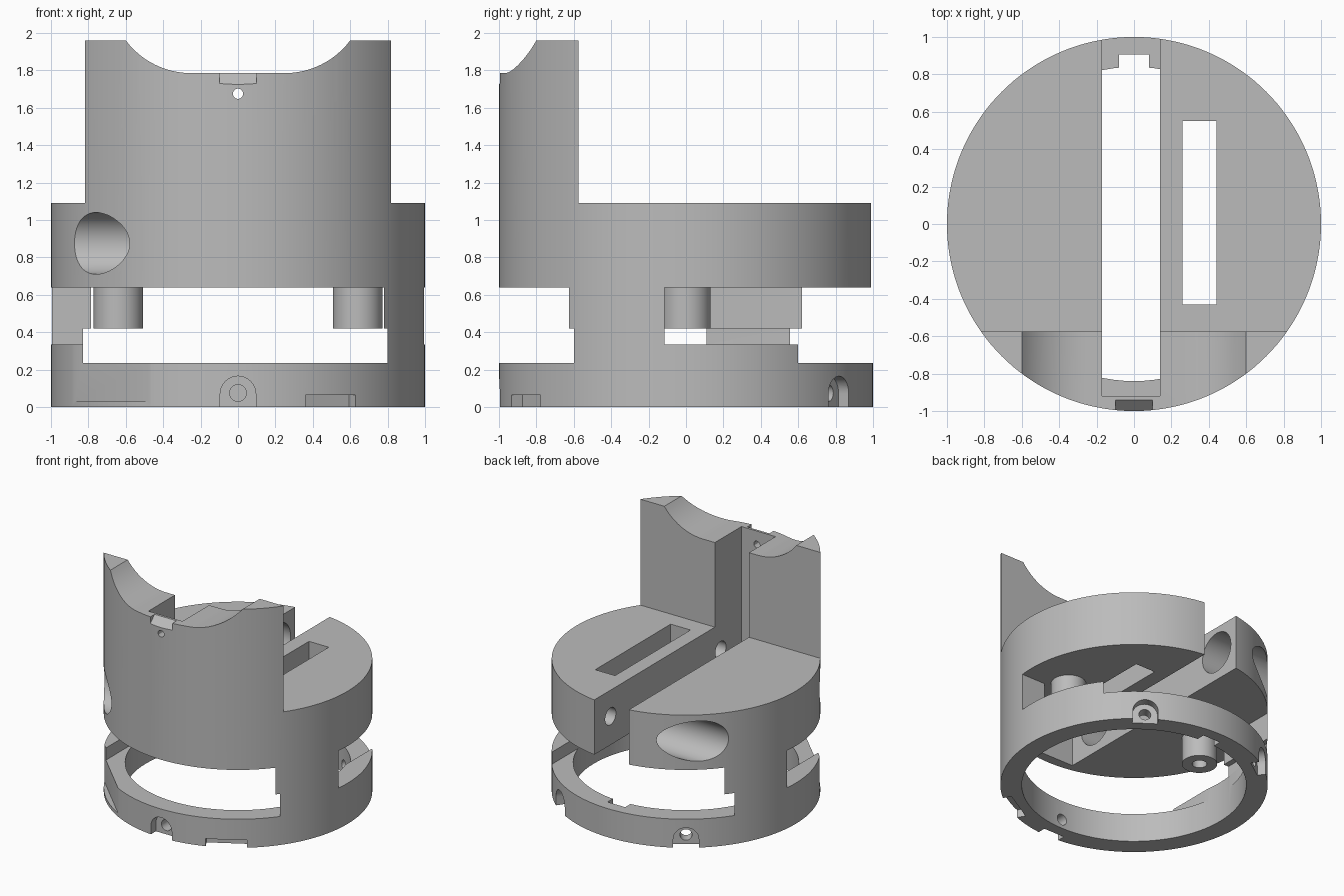
import bpy, math
from mathutils import Matrix, Vector

if "Cube" in bpy.data.objects:
    bpy.data.objects.remove(bpy.data.objects["Cube"])

grey = bpy.data.materials.new("plain grey")
grey.use_nodes = True
grey.diffuse_color = (0.5, 0.5, 0.5, 1)
grey.node_tree.nodes["Principled BSDF"].inputs["Base Color"].default_value = (0.5, 0.5, 0.5, 1)


def cylinder(name, radius, start, end, sides=32):
    """Cylinder running between two points."""
    a, b = Vector(start), Vector(end)
    bpy.ops.mesh.primitive_cylinder_add(vertices=sides, radius=radius, depth=(b - a).length)
    ob = bpy.context.object
    ob.name = name
    turn = (b - a).to_track_quat('Z', 'Y').to_matrix().to_4x4()
    ob.data.transform(Matrix.Translation((a + b) / 2) @ turn)
    return ob


def box(x, y, z):
    """Box given by its x, y and z ranges."""
    bpy.ops.mesh.primitive_cube_add(size=1)
    ob = bpy.context.object
    size = [r[1] - r[0] for r in (x, y, z)]
    mid = [sum(r) / 2 for r in (x, y, z)]
    ob.data.transform(Matrix.Translation(mid) @ Matrix.Diagonal((*size, 1)))
    return ob


def prism(points, place, low, high):
    """Extrude a 2D outline; place(u, v, w) gives the 3D position."""
    n = len(points)
    verts = [place(u, v, w) for w in (low, high) for u, v in points]
    faces = [range(n), range(2 * n - 1, n - 1, -1)]
    faces += [(i, i + n, (i + 1) % n + n, (i + 1) % n) for i in range(n)]
    mesh = bpy.data.meshes.new("cutter")
    mesh.from_pydata(verts, [], [tuple(f) for f in faces])
    ob = bpy.data.objects.new("cutter", mesh)
    bpy.context.collection.objects.link(ob)
    bpy.context.view_layer.objects.active = ob
    bpy.ops.object.mode_set(mode='EDIT')
    bpy.ops.mesh.select_all(action='SELECT')
    bpy.ops.mesh.normals_make_consistent(inside=False)
    bpy.ops.object.mode_set(mode='OBJECT')
    return ob


def cut(target, cutter, degrees=0):
    """Subtract a cutter, turned about the vertical axis, and discard it."""
    cutter.data.transform(Matrix.Rotation(math.radians(degrees), 4, 'Z'))
    mod = target.modifiers.new("cut", 'BOOLEAN')
    mod.operation, mod.solver, mod.object = 'DIFFERENCE', 'EXACT', cutter
    bpy.context.view_layer.objects.active = target
    bpy.ops.object.modifier_apply(modifier=mod.name)
    bpy.data.objects.remove(cutter)


def finish(ob):
    ob.data.materials.clear()
    ob.data.materials.append(grey)
    bpy.ops.object.select_all(action='DESELECT')
    ob.select_set(True)
    bpy.context.view_layer.objects.active = ob
    bpy.ops.object.shade_smooth_by_angle(angle=math.radians(30))


# Round body, with the tall front wall left standing
body = cylinder("housing", 1, (0, 0, 0), (0, 0, 1.96), 144)
cut(body, box((-2, 2), (-0.575, 2), (1.09, 3)))

# Saddle-shaped top of the wall
r = 0.4375
arc = [(0.25 + r * math.sin(t), 1.785 + r - r * math.cos(t))
       for t in [math.radians(53.13) * i / 12 for i in range(13)]]
outline = arc + [(0.6, 2.3), (-0.6, 2.3)] + [(-x, z) for x, z in reversed(arc)]
cut(body, prism(outline, lambda u, v, w: (u, w, v), -1.2, -0.4))

# Bore of the base ring, and the window between ring and disc
cut(body, cylinder("bore", 0.84, (0, 0, -0.2), (0, 0, 0.335), 96))
cut(body, box((-0.83, 0.8), (-2, 2), (0.235, 0.42)))
cut(body, box((-0.785, 0.78), (-2, 2), (0.4, 0.64)))
# Side openings leave one pillar on each side
cut(body, box((0.5, 2), (-0.115, 2), (0.335, 0.64)))
cut(body, box((-2, -0.5), (-2, 0.11), (0.335, 0.64)))

# Long slot open at the back, and the narrow slit beside it
cut(body, box((-0.17, 0.14), (-0.92, 2), (0.5, 3)))
cut(body, box((0.26, 0.44), (-0.43, 0.55), (0.5, 1.5)))

# Cross tunnels on one side of the slot and screw holes on the other
for y_tunnel, y_screw in ((-0.65, -0.65), (0.76, 0.78)):
    cut(body, cylinder("tunnel", 0.165, (-1.5, y_tunnel, 0.875), (0, y_tunnel, 0.875), 48))
    cut(body, cylinder("screw", 0.07, (0, y_screw, 0.875), (0.5, y_screw, 0.875), 24))

# Sloped notch and pin hole at the top of the front wall
cut(body, prism([(-0.935, 1.79), (-1.0, 1.725), (-1.2, 1.725), (-1.2, 1.9), (-0.935, 1.9)],
                lambda u, v, w: (w, u, v), -0.1, 0.1))
cut(body, cylinder("pin", 0.028, (0, -1.2, 1.675), (0, -0.8, 1.675), 12))

# Arched recesses with screw holes around the ring
arch = [(-0.095, -0.1), (0.095, -0.1)]
arch += [(0.095 * math.cos(a), 0.07 + 0.095 * math.sin(a))
         for a in [math.pi * i / 16 for i in range(17)]]
for angle in (-90, 55, 125):
    cut(body, prism(arch, lambda u, v, w: (w, u, v), 0.93, 1.2), angle)
    cut(body, cylinder("screw", 0.045, (0.7, 0, 0.075), (1.2, 0, 0.075), 20), angle)

# Bottom notch, flat on the ring and inner key groove
cut(body, box((0.92, 1.2), (-0.155, 0.155), (-0.1, 0.065)), -60)
cut(body, box((0.96, 1.3), (-0.35, 0.35), (0.03, 0.335)), -134.6)
cut(body, box((0.7, 0.905), (-0.08, 0.08), (-0.1, 0.3)), 90)
finish(body)

# Hollow posts hanging under the disc
for side, name in ((1, "left_post"), (-1, "right_post")):
    x = 0.64 * side
    post = cylinder(name, 0.132, (x, 0, 0.42), (x, 0, 0.65), 48)
    cut(post, cylinder("hole", 0.055, (x, 0, 0.3), (x, 0, 0.6), 24))
    finish(post)
